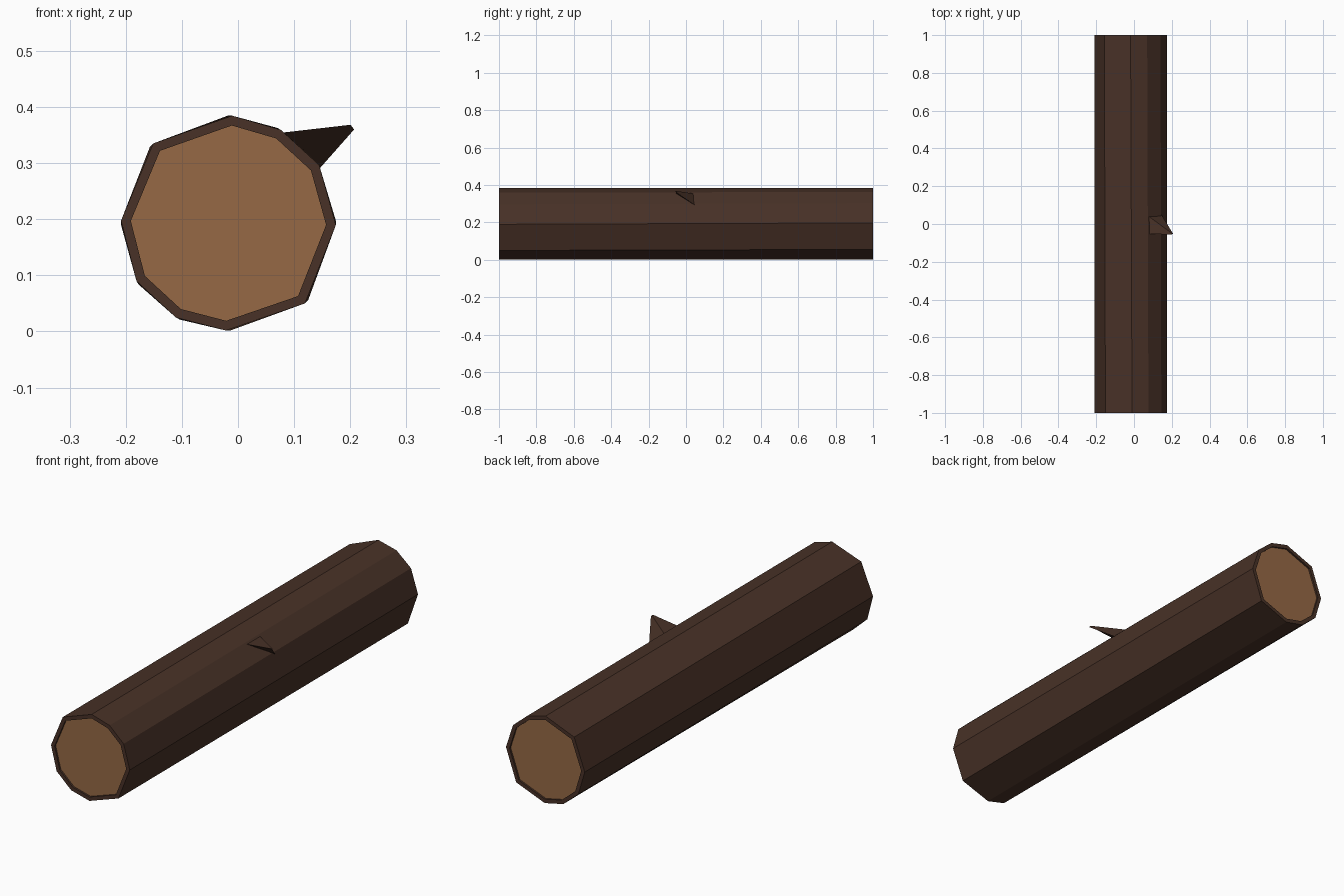
import bpy, bmesh, math
from mathutils import Vector

if "Cube" in bpy.data.objects:
    bpy.data.objects.remove(bpy.data.objects["Cube"])

def material(name, col):
    m = bpy.data.materials.new(name)
    m.diffuse_color = (*col, 1)
    m.use_nodes = True
    m.node_tree.nodes["Principled BSDF"].inputs["Base Color"].default_value = m.diffuse_color
    return m

bark = material("dark_bark", (0.065, 0.031, 0.020))
wood = material("cut_wood", (0.305, 0.141, 0.060))

def make_object(name, bm, mats):
    bmesh.ops.recalc_face_normals(bm, faces=bm.faces[:])
    me = bpy.data.meshes.new(name)
    bm.to_mesh(me)
    bm.free()
    for m in mats:
        me.materials.append(m)
    ob = bpy.data.objects.new(name, me)
    bpy.context.collection.objects.link(ob)
    return ob

# Irregular ten-sided cross-section (x, z) of the cut wood
section = [(-.011, .367), (.068, .344), (.130, .287), (.157, .190), (.107, .063),
           (-.021, .019), (-.102, .040), (-.166, .099), (-.191, .197), (-.139, .322)]
CX, CZ = -0.017, 0.192
TWIST = 0.04       # slight twist from front to back
RECESS = 0.008     # cut wood sits just inside the bark rim

def ring(bm, y, scale, angle):
    c, s = math.cos(angle), math.sin(angle)
    verts = []
    for x, z in section:
        dx, dz = (x - CX) * scale, (z - CZ) * scale
        verts.append(bm.verts.new((CX + dx * c - dz * s, y, CZ + dx * s + dz * c)))
    return verts

# Log: cap, recess wall, rim, bark, rim, recess wall, cap
bm = bmesh.new()
rings = [ring(bm, *r) for r in (
    (-1 + RECESS, 1.0, 0), (-1, 1.0, 0), (-1, 1.1, 0),
    (1, 1.1, TWIST), (1, 1.0, TWIST), (1 - RECESS, 1.0, TWIST))]
n = len(section)
for a, b in zip(rings, rings[1:]):
    for i in range(n):
        j = (i + 1) % n
        bm.faces.new((a[i], a[j], b[j], b[i]))
for r in (rings[0], rings[-1]):
    bm.faces.new(r).material_index = 1
make_object("log", bm, [bark, wood])

# Broken twig: three-sided stub leaning forward from the upper right
bm = bmesh.new()
base = [(.076, -.052, .354), (.076, .042, .354), (.146, .048, .291)]
tip = [(.198, -.056, .368), (.201, -.050, .368), (.207, -.052, .360)]
b = [bm.verts.new(p) for p in base]
t = [bm.verts.new(p) for p in tip]
for i in range(3):
    j = (i + 1) % 3
    bm.faces.new((b[i], b[j], t[j], t[i]))
bm.faces.new(b)
bm.faces.new(t)
make_object("twig_stub", bm, [bark])
